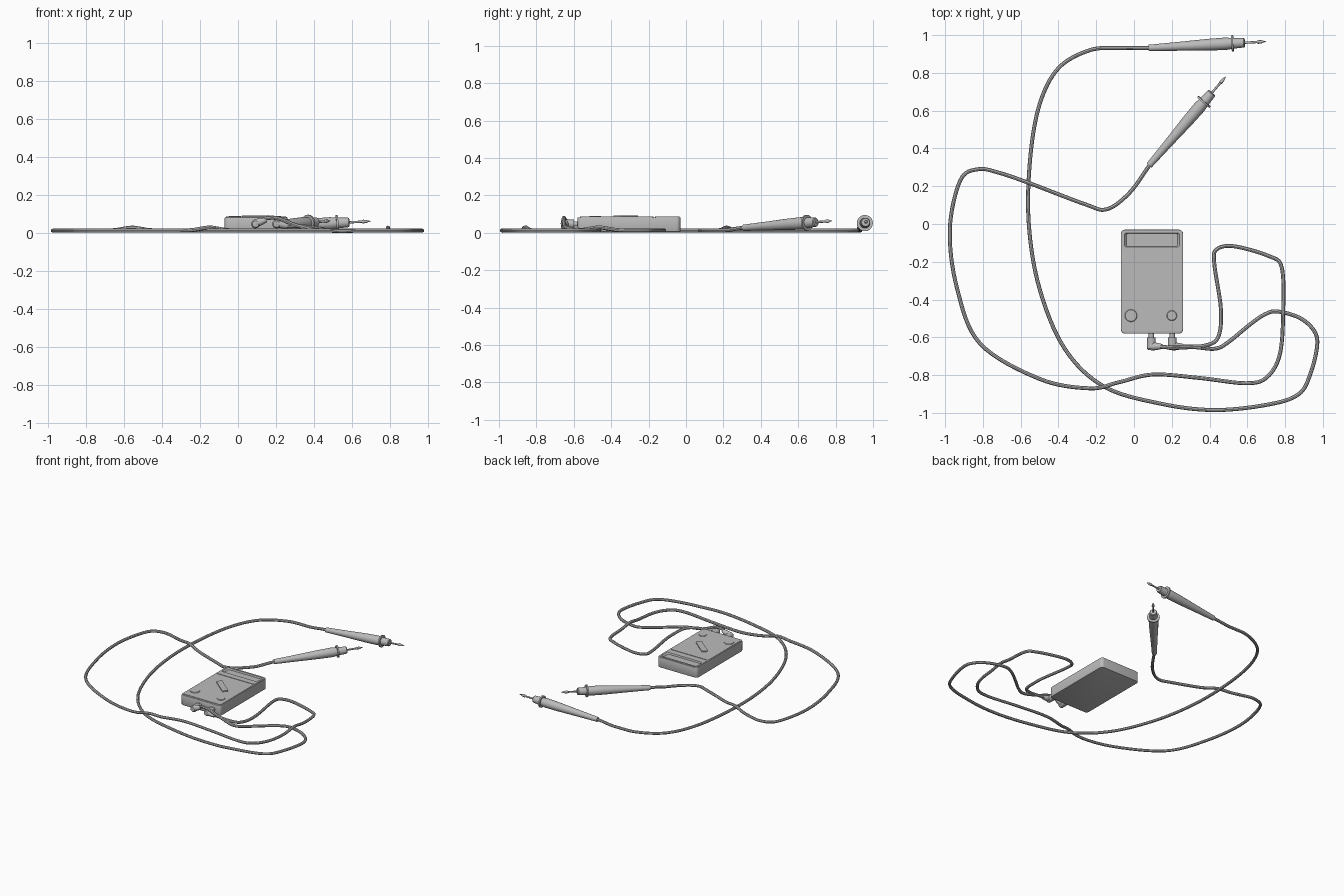
import bpy, bmesh, math
from mathutils import Vector, Matrix

if "Cube" in bpy.data.objects:
    bpy.data.objects.remove(bpy.data.objects["Cube"])

GREY = bpy.data.materials.new("plain_grey")
GREY.use_nodes = True
GREY.diffuse_color = (0.5, 0.5, 0.5, 1)
GREY.node_tree.nodes["Principled BSDF"].inputs["Base Color"].default_value = (0.5, 0.5, 0.5, 1)


def finish(name, bm):
    bmesh.ops.recalc_face_normals(bm, faces=bm.faces)
    mesh = bpy.data.meshes.new(name)
    bm.to_mesh(mesh)
    bm.free()
    mesh.materials.append(GREY)
    mesh.shade_smooth()
    mesh.set_sharp_from_angle(angle=math.radians(35))
    ob = bpy.data.objects.new(name, mesh)
    bpy.context.collection.objects.link(ob)
    return ob


def slab(name, centre, size, z0, z1, corner=0.0, edge=0.0, turn=0.0, flare=1.0):
    """Box with rounded upright corners and softened rims; flare widens the top."""
    bm = bmesh.new()
    bmesh.ops.create_cube(bm, size=1)
    bmesh.ops.scale(bm, vec=(size[0], size[1], z1 - z0), verts=bm.verts)
    if corner:
        upright = [e for e in bm.edges if abs(e.verts[0].co.z - e.verts[1].co.z) > 1e-5]
        bmesh.ops.bevel(bm, geom=upright, offset=corner, segments=5, profile=0.5, affect='EDGES')
    if edge:
        rim = [e for e in bm.edges if e.calc_face_angle(0) > 1.2]
        bmesh.ops.bevel(bm, geom=rim, offset=edge, segments=2, profile=0.5, affect='EDGES')
    for v in bm.verts:
        if v.co.z > 0:
            v.co.x *= flare
            v.co.y *= flare
    bm.transform(Matrix.Translation((*centre, (z0 + z1) / 2)) @ Matrix.Rotation(turn, 4, 'Z'))
    return finish(name, bm)


def lathe(name, profile, start, end, sides=20):
    """Turn a (distance, radius) profile about the axis from start to end."""
    start, end = Vector(start), Vector(end)
    bm = bmesh.new()
    pts = [bm.verts.new((r, 0, d)) for d, r in profile]
    edges = [bm.edges.new(pair) for pair in zip(pts, pts[1:])]
    bmesh.ops.spin(bm, geom=pts + edges, cent=(0, 0, 0), axis=(0, 0, 1),
                   angle=math.tau, steps=sides)
    bmesh.ops.remove_doubles(bm, verts=bm.verts, dist=1e-5)
    turn = (end - start).to_track_quat('Z', 'Y').to_matrix().to_4x4()
    bm.transform(Matrix.Translation(start) @ turn)
    return finish(name, bm)


def disc(name, centre, radius, z0, z1, edge=0.0):
    h = z1 - z0
    profile = [(0, 0), (0, radius), (h - edge, radius), (h, radius - edge), (h, 0)]
    return lathe(name, profile, (*centre, z0), (*centre, z1), 40)


def carve(target, cutters):
    bpy.context.view_layer.objects.active = target
    for c in cutters:
        m = target.modifiers.new("cut", 'BOOLEAN')
        m.operation, m.solver, m.object = 'DIFFERENCE', 'EXACT', c
        bpy.ops.object.modifier_apply(modifier=m.name)
    target.data.set_sharp_from_angle(angle=math.radians(35))


# Meter case and raised face plate
MID, TOP, FACE = 0.095, 0.083, 0.086
DIAL, KNOB_L, KNOB_R = (MID, -0.322), (-0.016, -0.485), (0.2, -0.485)
case = slab("meter_case", (MID, -0.305), (0.33, 0.55), 0.006, TOP, 0.022, 0.004)
plate = slab("face_plate", (MID, -0.37), (0.316, 0.395), TOP - 0.003, FACE, 0.015)
border = slab("display_surround", (MID, -0.101), (0.316, 0.132), TOP - 0.003, FACE, 0.015)

# Recesses for the display, dial and socket
screen_cut = slab("screen_cutter", (MID, -0.085), (0.27, 0.068), 0.074, 0.09, 0.008, 0, 0, 1.1)
dial_cut = disc("dial_cutter", DIAL, 0.107, 0.07, 0.1)
socket_cut = disc("socket_cutter", KNOB_R, 0.034, 0.07, 0.1)
cutters = [screen_cut, dial_cut, socket_cut]
carve(case, cutters)
carve(plate, cutters[1:])
carve(border, cutters[:1])
for c in cutters:
    bpy.data.objects.remove(c)

# Dial, pointer bar and small knobs
disc("dial", DIAL, 0.094, 0.065, FACE, 0.003)
slab("dial_pointer", DIAL, (0.165, 0.042), 0.08, 0.093, 0.008, 0, math.radians(-40))
disc("left_knob", KNOB_L, 0.033, 0.075, 0.09, 0.003)
disc("right_knob", KNOB_R, 0.027, 0.065, 0.09, 0.003)

# Elbow plugs at the front end of the case
ELBOW = [(0, 0), (0, 0.022), (0.025, 0.02), (0.06, 0.013), (0.06, 0)]
STEM = [(0, 0), (0, 0.014), (0.03, 0.014), (0.03, 0.023), (0.09, 0.023), (0.098, 0.017), (0.098, 0)]
for side, x, rise in (("right", 0.092, 0.02), ("left", 0.203, -0.014)):
    lathe(side + "_plug_stem", STEM, (x, -0.57, 0.047), (x, -0.67, 0.047))
    lathe(side + "_plug_elbow", ELBOW, (x, -0.648, 0.05), (x + 0.06, -0.648, 0.05 + rise))

# Places where one lead climbs over the other: x, y, lift
CROSSINGS = [(-0.56, 0.21, 0.016), (-0.15, -0.855, 0.016), (0.785, -0.465, 0.016)]
FLOOR, THICK = 0.0125, 0.0105


def lead(name, path, z_start, bumps):
    """Round cable through plan points, falling to the floor and rising to the probe."""
    pts = [Vector(p) for p in path]
    pts = [2 * pts[0] - pts[1]] + pts + [2 * pts[-1] - pts[-2]]
    line = []
    for a, b, c, d in zip(pts, pts[1:], pts[2:], pts[3:]):
        for i in range(8):
            t = i / 8
            line.append(0.5 * (2 * b + (c - a) * t + (2 * a - 5 * b + 4 * c - d) * t * t
                               + (3 * b - a - 3 * c + d) * t ** 3))
    line.append(pts[-2])

    def ease(dist, reach):
        t = max(0, 1 - dist / reach)
        return t * t * (3 - 2 * t)

    curve = bpy.data.curves.new(name, 'CURVE')
    curve.dimensions = '3D'
    curve.bevel_depth, curve.bevel_resolution, curve.use_fill_caps = THICK, 2, True
    spline = curve.splines.new('POLY')
    spline.points.add(len(line) - 1)
    travelled = 0
    for i, p in enumerate(line):
        travelled += (p - line[i - 1]).length if i else 0
        z = FLOOR + (z_start - FLOOR) * ease(travelled, 0.32)
        z += 0.014 * ease((p - line[-1]).length, 0.15)
        for x, y, lift in bumps:
            z += lift * math.exp(-((p - Vector((x, y))).length / 0.07) ** 2)
        spline.points[i].co = (p.x, p.y, z, 1)
    ob = bpy.data.objects.new(name, curve)
    bpy.context.collection.objects.link(ob)
    mesh = bpy.data.meshes.new_from_object(
        ob.evaluated_get(bpy.context.evaluated_depsgraph_get()))
    bpy.data.objects.remove(ob)
    bm = bmesh.new()
    bm.from_mesh(mesh)
    finish(name, bm)


inner = [(0.25, -0.648), (0.37, -0.645), (0.445, -0.6), (0.46, -0.45), (0.425, -0.21),
         (0.437, -0.135), (0.53, -0.118), (0.715, -0.17), (0.782, -0.23), (0.79, -0.45),
         (0.773, -0.686), (0.705, -0.81), (0.594, -0.843), (0.345, -0.815), (0.1, -0.797),
         (-0.08, -0.838), (-0.235, -0.87), (-0.5, -0.82), (-0.815, -0.633), (-0.937, -0.34),
         (-0.975, -0.03), (-0.92, 0.23), (-0.826, 0.29), (-0.71, 0.27), (-0.55, 0.215),
         (-0.26, 0.105), (-0.145, 0.078), (-0.024, 0.165), (0.085, 0.315)]
outer = [(0.14, -0.65), (0.22, -0.655), (0.32, -0.652), (0.43, -0.66), (0.5, -0.625),
         (0.61, -0.535), (0.69, -0.48), (0.757, -0.463), (0.873, -0.495), (0.95, -0.56),
         (0.97, -0.64), (0.935, -0.79), (0.873, -0.9), (0.715, -0.955), (0.425, -0.985),
         (0.135, -0.95), (-0.16, -0.86), (-0.367, -0.66), (-0.5, -0.343), (-0.557, 0),
         (-0.55, 0.343), (-0.5, 0.633), (-0.4, 0.825), (-0.235, 0.92), (-0.077, 0.932),
         (0.085, 0.932)]
lead("inner_lead", inner, 0.04, CROSSINGS)
lead("outer_lead", outer, 0.068, [(0.2, -0.655, 0.016), (0.55, -0.98, -0.002)])

# Test probes: tapered handle, finger guard, collar and spear tip
HANDLE = [(0, 0), (0, 0.017), (0.15, 0.023), (0.32, 0.031), (0.41, 0.033), (0.44, 0.029),
          (0.44, 0.043), (0.45, 0.043), (0.45, 0.028), (0.505, 0.025), (0.51, 0.021), (0.51, 0)]
TIP = [(0.505, 0), (0.505, 0.006), (0.575, 0.006), (0.582, 0.01), (0.6, 0.008), (0.625, 0)]
for name, a, b in (("back_probe", (0.078, 0.932, 0.027), (0.7, 0.966, 0.062)),
                   ("front_probe", (0.08, 0.31, 0.027), (0.492, 0.787, 0.064))):
    lathe(name + "_handle", HANDLE, a, b)
    lathe(name + "_tip", TIP, a, b, 12)
